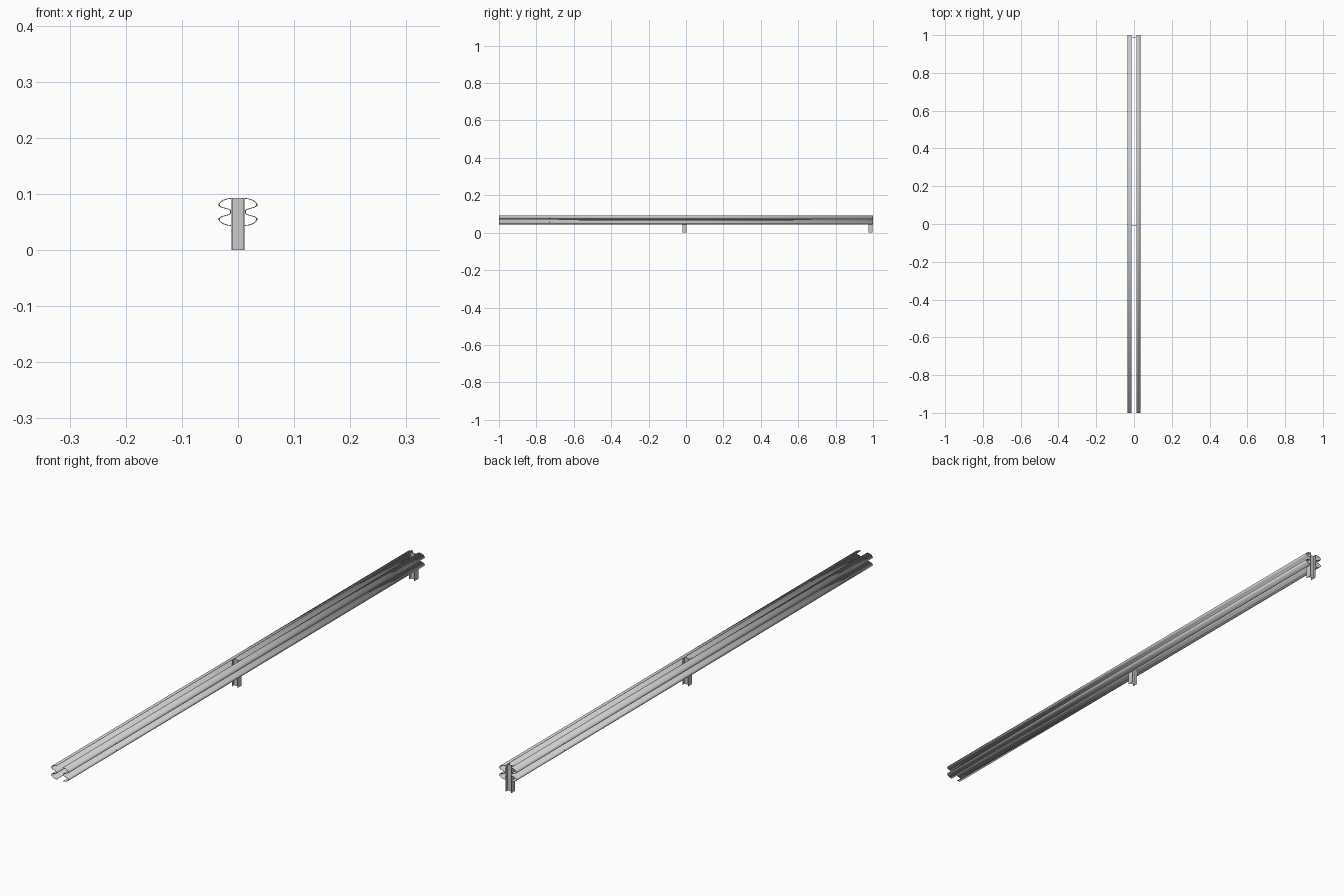
import bpy, bmesh
from mathutils import Matrix, Vector

if "Cube" in bpy.data.objects:
    bpy.data.objects.remove(bpy.data.objects["Cube"])

POST_Y = (-0.007, 0.986)
SEAM_Y = -0.73
MID_Z = 0.068


def make_object(name, bm, smooth=False):
    bmesh.ops.recalc_face_normals(bm, faces=bm.faces)
    mesh = bpy.data.meshes.new(name)
    bm.to_mesh(mesh)
    bm.free()
    obj = bpy.data.objects.new(name, mesh)
    bpy.context.collection.objects.link(obj)
    if smooth:
        bpy.ops.object.select_all(action='DESELECT')
        obj.select_set(True)
        bpy.context.view_layer.objects.active = obj
        bpy.ops.object.shade_smooth_by_angle(angle=0.6)
    return obj


def box(bm, center, size):
    m = Matrix.Translation(center) @ Matrix.Diagonal((*size, 1))
    bmesh.ops.create_cube(bm, size=1, matrix=m)


# W-beam: upper half of the cross-section as (x, height above middle)
half = [(0.0128, 0.0), (0.0132, 0.0025), (0.0155, 0.0045), (0.0285, 0.0082),
        (0.0320, 0.0100), (0.0333, 0.0128), (0.0325, 0.0160), (0.0300, 0.0188),
        (0.0255, 0.0212), (0.0190, 0.0234), (0.0125, 0.0241)]
profile = [(x, -z) for x, z in reversed(half[1:])] + half


def beam(name, side):
    bm = bmesh.new()
    rows = [[bm.verts.new((side * x, y, MID_Z + z)) for x, z in profile]
            for y in (-1, 1)]
    for i in range(len(profile) - 1):
        bm.faces.new((rows[0][i], rows[0][i + 1], rows[1][i + 1], rows[1][i]))
    obj = make_object(name, bm, True)
    mod = obj.modifiers.new("thickness", 'SOLIDIFY')
    mod.thickness = 0.0014
    mod.offset = 0
    mod.use_even_offset = True


# Bolts: short round heads pointing out along x
def bolts(name, side):
    bm = bmesh.new()
    spots = [(0.0337, SEAM_Y * side, MID_Z + dz) for dz in (-0.0128, 0.0128)]
    spots += [(0.0135, y, MID_Z) for y in POST_Y]
    for x, y, z in spots:
        m = (Matrix.Translation(Vector((side * x, y, z)))
             @ Matrix.Rotation(1.5707963, 4, 'Y'))
        bmesh.ops.create_cone(bm, cap_ends=True, segments=8, radius1=0.002,
                              radius2=0.002, depth=0.0016, matrix=m)
    make_object(name, bm)


for label, side in (("right", 1), ("left", -1)):
    beam(label + "_rail", side)
    bolts(label + "_rail_bolts", side)

# Posts: I-beams with flanges facing the rails
H, W, T = 0.093, 0.022, 0.0016
for label, y in zip(("middle", "back"), POST_Y):
    bm = bmesh.new()
    x, w, d = W / 2 + 0.0005, T / 2, 0.011
    outline = [(-x, -d), (-x + T, -d), (-x + T, -w), (x - T, -w), (x - T, -d), (x, -d),
               (x, d), (x - T, d), (x - T, w), (-x + T, w), (-x + T, d), (-x, d)]
    face = bm.faces.new([bm.verts.new((px, y + py, 0)) for px, py in outline])
    ext = bmesh.ops.extrude_face_region(bm, geom=[face], use_keep_orig=True)
    bmesh.ops.translate(bm, vec=(0, 0, H),
                        verts=[v for v in ext["geom"] if isinstance(v, bmesh.types.BMVert)])
    make_object(label + "_post", bm)
